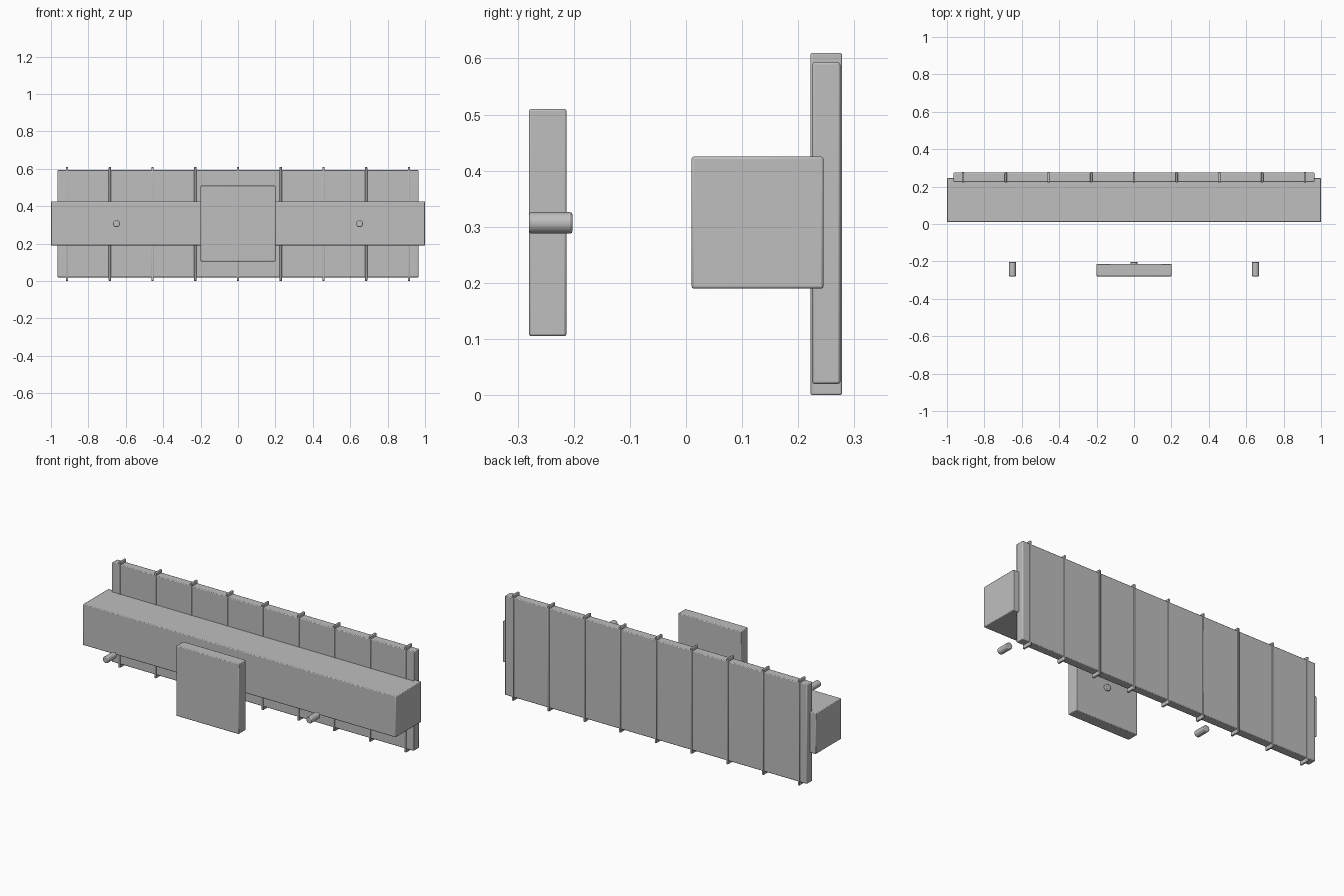
import bpy
from math import pi

cube = bpy.data.objects.get("Cube")
if cube:
    bpy.data.objects.remove(cube, do_unlink=True)

grey = bpy.data.materials.new("light grey")
grey.use_nodes = True
grey.diffuse_color = (0.52, 0.52, 0.52, 1)
grey.node_tree.nodes["Principled BSDF"].inputs["Base Color"].default_value = grey.diffuse_color


def finish(name, bevel):
    """Name the active part, soften its edges and colour it."""
    ob = bpy.context.object
    ob.name = name
    bpy.ops.object.transform_apply(location=False, rotation=True, scale=True)
    mod = ob.modifiers.new("soft edges", 'BEVEL')
    mod.width = bevel
    mod.segments = 2
    mod.limit_method = 'ANGLE'
    ob.data.materials.append(grey)
    bpy.ops.object.shade_smooth_by_angle()
    return ob


def box(name, x, y, z, bevel=0.004):
    """Box from (min, max) ranges on each axis."""
    ranges = (x, y, z)
    bpy.ops.mesh.primitive_cube_add(size=1, location=[(a + b) / 2 for a, b in ranges])
    bpy.context.object.scale = [b - a for a, b in ranges]
    return finish(name, bevel)


def pin(name, x):
    """Short round pin lying along y."""
    bpy.ops.mesh.primitive_cylinder_add(vertices=16, radius=0.019, depth=0.077,
                                        location=(x, -0.241, 0.307), rotation=(pi / 2, 0, 0))
    return finish(name, 0.004)


# Long beam and the wide panel behind it
box("beam", (-1, 1), (0.01, 0.245), (0.19, 0.425))
box("back_panel", (-0.965, 0.965), (0.225, 0.275), (0.02, 0.593))

# Thin ribs wrapped around the panel
for i in range(-4, 5):
    x = i * 0.2285
    box(f"rib_{i + 5}", (x - 0.006, x + 0.006), (0.222, 0.278), (0, 0.61), 0.003)

# Front plate with its pin, and a pin on each side
box("front_plate", (-0.2, 0.2), (-0.28, -0.213), (0.105, 0.51))
pin("centre_pin", 0)
pin("left_pin", 0.65)
pin("right_pin", -0.65)
